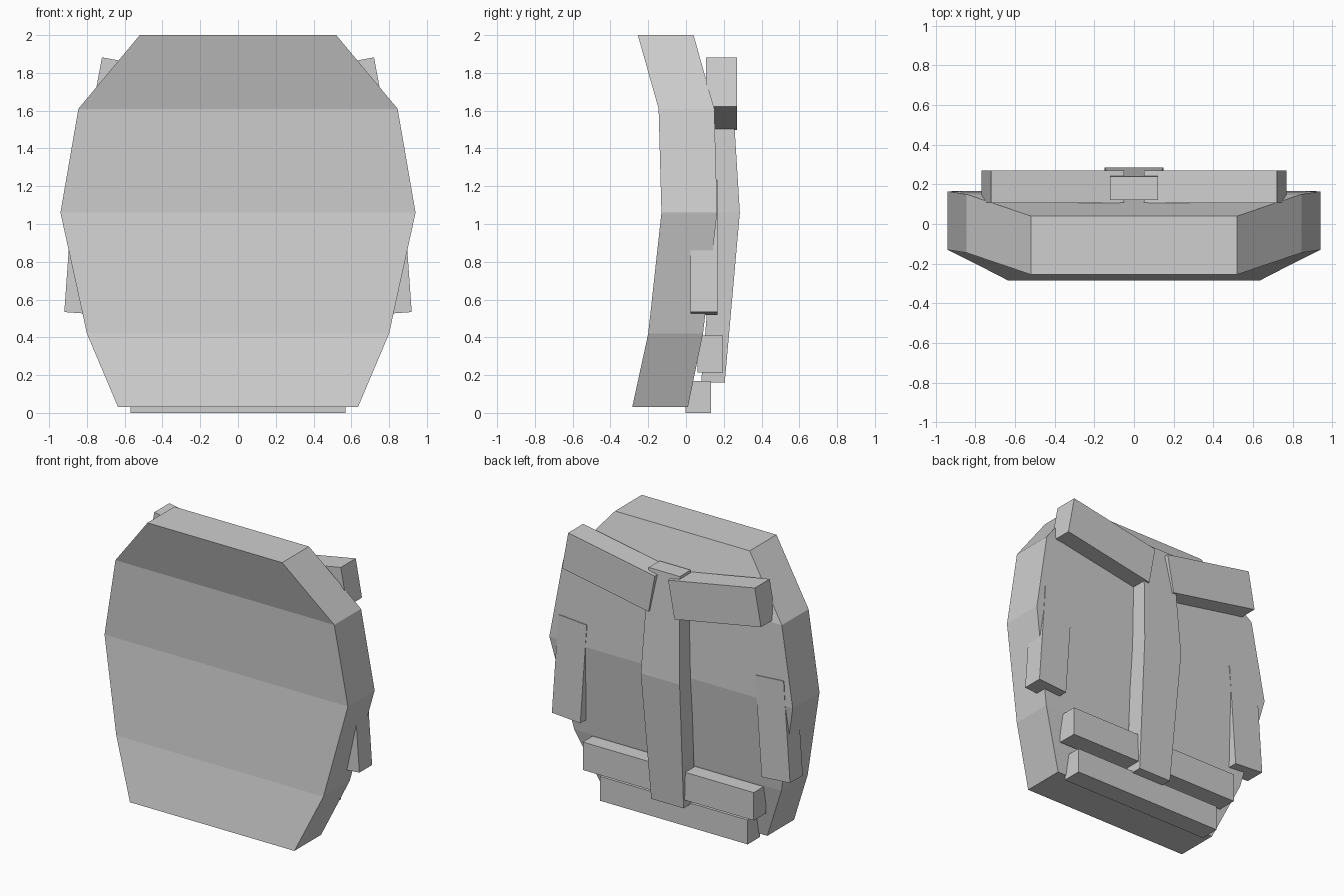
import bpy
import bmesh
from math import radians
from mathutils import Matrix, Vector

cube = bpy.data.objects.get("Cube")
if cube:
    bpy.data.objects.remove(cube, do_unlink=True)

# Single plain grey
GREY = (0.62, 0.62, 0.62, 1.0)
grey = bpy.data.materials.new("plain_grey")
grey.use_nodes = True
grey.diffuse_color = GREY
bsdf = next(n for n in grey.node_tree.nodes if n.type == 'BSDF_PRINCIPLED')
bsdf.inputs["Base Color"].default_value = GREY


def finish(name, bm):
    bmesh.ops.recalc_face_normals(bm, faces=bm.faces)
    mesh = bpy.data.meshes.new(name)
    bm.to_mesh(mesh)
    bm.free()
    mesh.materials.append(grey)
    obj = bpy.data.objects.new(name, mesh)
    bpy.context.collection.objects.link(obj)
    return obj


def loft(name, sections):
    """Stack rectangles given as (z, half width, front y, back y)."""
    bm = bmesh.new()
    rings = []
    for z, w, front, back in sections:
        corners = ((-w, front), (w, front), (w, back), (-w, back))
        rings.append([bm.verts.new((x, y, z)) for x, y in corners])
    for low, high in zip(rings, rings[1:]):
        for i in range(4):
            j = (i + 1) % 4
            bm.faces.new((low[i], low[j], high[j], high[i]))
    bm.faces.new(rings[0])
    bm.faces.new(rings[-1])
    return finish(name, bm)


def block(name, centre, size, tilt=0.0):
    """Box turned about the y axis; positive tilt raises its +x end."""
    bm = bmesh.new()
    bmesh.ops.create_cube(bm, size=1.0)
    matrix = (Matrix.Translation(Vector(centre))
              @ Matrix.Rotation(radians(-tilt), 4, 'Y')
              @ Matrix.Diagonal((*size, 1.0)))
    bmesh.ops.transform(bm, matrix=matrix, verts=bm.verts)
    return finish(name, bm)


# Bent, eight-sided main plate
loft("main_plate", [
    (0.03, 0.635, -0.285, 0.01),
    (0.42, 0.80, -0.20, 0.09),
    (1.06, 0.94, -0.13, 0.165),
    (1.61, 0.845, -0.145, 0.15),
    (2.00, 0.52, -0.255, 0.04),
])

# Bent spine down the middle of the back
loft("spine", [
    (0.16, 0.125, 0.08, 0.205),
    (1.06, 0.15, 0.155, 0.285),
    (1.79, 0.12, 0.12, 0.24),
])

# Tilted shoulder bars and side pads, one per side
for side, label in ((1, "left"), (-1, "right")):
    block(label + "_shoulder_bar", (side * 0.41, 0.188, 1.69),
          (0.68, 0.165, 0.265), side * 10.5)
    block(label + "_side_pad", (side * 0.785, 0.0955, 0.875),
          (0.22, 0.141, 0.70), side * 4.1)

# Straight bars across the lower back
block("waist_bar", (0, 0.128, 0.312), (1.32, 0.135, 0.195))
block("base_bar", (0, 0.066, 0.085), (1.14, 0.135, 0.17))
